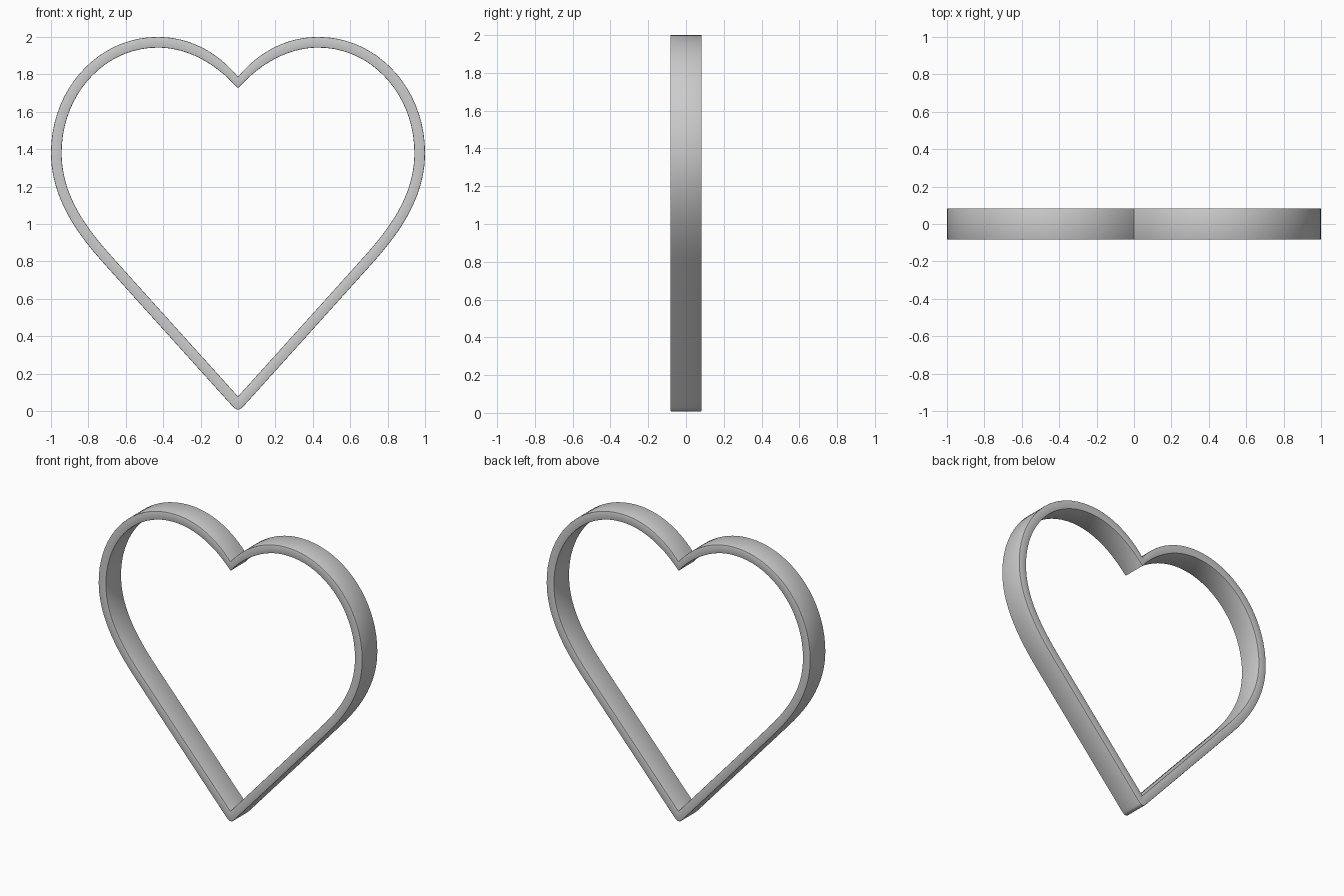
import bpy, bmesh
from mathutils import Vector
from mathutils.geometry import interpolate_bezier

if "Cube" in bpy.data.objects:
    bpy.data.objects.remove(bpy.data.objects["Cube"])

HALF = 0.083   # half depth in y


def chain(segments, n=20):
    """Join bezier segments (p0, h0, h1, p1) into one half outline."""
    pts = []
    for seg in segments:
        p = interpolate_bezier(*[Vector((x, 0, z)) for x, z in seg], n)
        pts += p if not pts else p[1:]
    return pts


def full(half):
    """Mirror a half outline across x = 0 into a closed loop."""
    return half + [Vector((-p.x, 0, p.z)) for p in reversed(half[1:-1])]


# Outer outline: rounded tip, straight flank, side bulge, lobe, notch
outer = full(chain([
    ((0, .008), (.012, .008), (.018, .014), (.03, .026)),
    ((.03, .026), (.26, .281), (.49, .536), (.72, .792)),
    ((.72, .792), (.87, .958), (1, 1.15), (1, 1.38)),
    ((1, 1.38), (1, 1.725), (.745, 2), (.43, 2)),
    ((.43, 2), (.26, 2), (.11, 1.92), (0, 1.787)),
]))
# Inner outline, one wall thickness inside
inner = full(chain([
    ((0, .078), (.003, .081), (.006, .085), (.01, .089)),
    ((.01, .089), (.233, .336), (.456, .583), (.678, .83)),
    ((.678, .83), (.825, .993), (.943, 1.165), (.943, 1.38)),
    ((.943, 1.38), (.943, 1.692), (.715, 1.943), (.43, 1.943)),
    ((.43, 1.943), (.27, 1.943), (.12, 1.86), (0, 1.725)),
]))

# Heart band: rectangular section swept round the two outlines
bm = bmesh.new()
rings = []
for o, i in zip(outer, inner):
    rings.append([bm.verts.new((p.x, y, p.z)) for p, y in
                  ((o, -HALF), (o, HALF), (i, HALF), (i, -HALF))])
for k, a in enumerate(rings):
    b = rings[(k + 1) % len(rings)]
    for j in range(4):
        m = (j + 1) % 4
        bm.faces.new((a[j], a[m], b[m], b[j]))
bmesh.ops.recalc_face_normals(bm, faces=bm.faces)

# Fine bevel along the four long rims
rims = [e for e in bm.edges if e.calc_face_angle(0) > 1.3
        and abs(e.verts[0].co.y - e.verts[1].co.y) < 1e-5]
bmesh.ops.bevel(bm, geom=rims, offset=.004, segments=2, profile=.5, affect='EDGES')

mesh = bpy.data.meshes.new("heart_band")
bm.to_mesh(mesh)
bm.free()
band = bpy.data.objects.new("heart_band", mesh)
bpy.context.collection.objects.link(band)
bpy.context.view_layer.objects.active = band
band.select_set(True)
bpy.ops.object.shade_smooth_by_angle(angle=.6)
